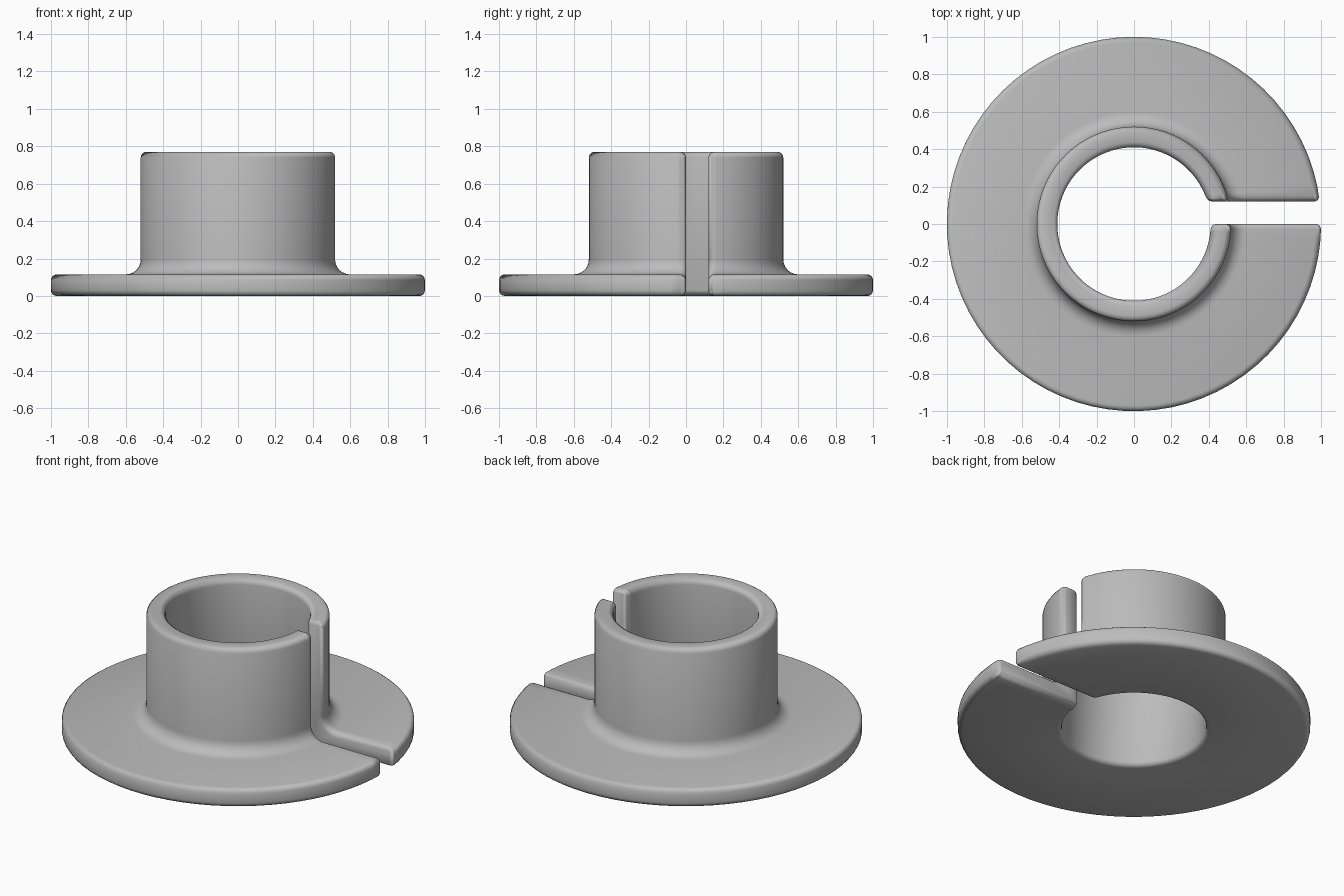
import bpy, bmesh
from math import pi, sin, cos, asin

cube = bpy.data.objects.get("Cube")
if cube:
    bpy.data.objects.remove(cube, do_unlink=True)

BORE, TUBE, RIM = 0.41, 0.52, 1.0      # radii
FLANGE, TOP = 0.115, 0.77              # heights
SLOT, FILLET, ROUND = 0.12, 0.08, 0.03
STEPS, ARC = 72, 6

grey = bpy.data.materials.new("plain grey")
grey.use_nodes = True
grey.diffuse_color = (0.5, 0.5, 0.5, 1)
grey.node_tree.nodes["Principled BSDF"].inputs["Base Color"].default_value = (0.5, 0.5, 0.5, 1)

# Section of the wall and flange, with a concave fillet where they meet
profile = [(BORE, 0), (RIM, 0), (RIM, FLANGE)]
for i in range(ARC + 1):
    a = pi / 2 * i / ARC
    profile.append((TUBE + FILLET * (1 - sin(a)), FLANGE + FILLET * (1 - cos(a))))
profile += [(TUBE, TOP), (BORE, TOP)]

# Sweep the section round the axis, stopping at the parallel slot walls
bm = bmesh.new()
rings = []
for r, z in profile:
    start = asin(SLOT / r)
    angles = [start + (2 * pi - start) * k / STEPS for k in range(STEPS + 1)]
    rings.append([bm.verts.new((r * cos(a), r * sin(a), z)) for a in angles])
for n, ring in enumerate(rings):
    following = rings[(n + 1) % len(rings)]
    for k in range(STEPS):
        bm.faces.new((ring[k], following[k], following[k + 1], ring[k + 1]))

# Flat walls of the slot
for k in (0, STEPS):
    bm.faces.new([ring[k] for ring in rings])
bmesh.ops.recalc_face_normals(bm, faces=bm.faces)

mesh = bpy.data.meshes.new("split_flanged_bushing")
bm.to_mesh(mesh)
bm.free()
mesh.materials.append(grey)
bushing = bpy.data.objects.new("split_flanged_bushing", mesh)
bpy.context.collection.objects.link(bushing)

# Rounded edges and smooth shading
bevel = bushing.modifiers.new("rounded edges", "BEVEL")
bevel.width = ROUND
bevel.segments = 4
bevel.limit_method = "ANGLE"
bevel.angle_limit = pi / 4
bevel.use_clamp_overlap = False
bevel.harden_normals = True

bpy.ops.object.select_all(action="DESELECT")
bushing.select_set(True)
bpy.context.view_layer.objects.active = bushing
bpy.ops.object.modifier_apply(modifier=bevel.name)
bpy.ops.object.shade_smooth_by_angle(angle=pi / 5)
